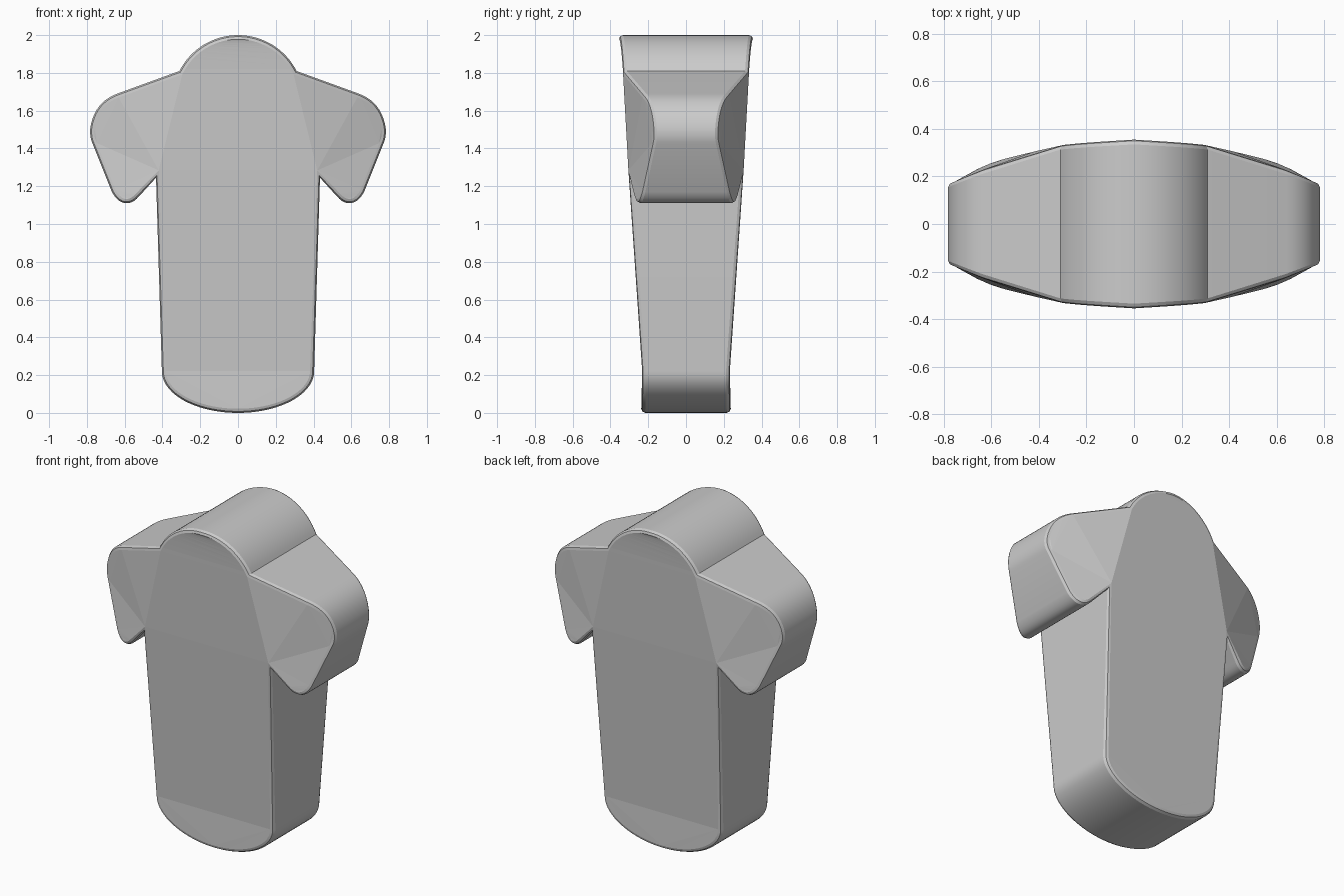
import bpy, bmesh, math
from mathutils import Vector

if "Cube" in bpy.data.objects:
    bpy.data.objects.remove(bpy.data.objects["Cube"])


def arc(cx, cz, rx, rz, a0, a1, d0, d1, steps):
    """Elliptic arc points (x, z, half depth); angles in degrees."""
    pts = []
    for i in range(steps + 1):
        t = i / steps
        a = math.radians(a0 + (a1 - a0) * t)
        pts.append((cx + rx * math.cos(a), cz + rz * math.sin(a), d0 + (d1 - d0) * t))
    return pts


def bend(p, c, q, steps):
    """Rounded corner from p to q, pulled towards c."""
    p, c, q = Vector(p), Vector(c), Vector(q)
    return [tuple(p * (1 - t) ** 2 + c * 2 * t * (1 - t) + q * t * t)
            for t in (i / steps for i in range(steps + 1))]


# Right half of the outline, top centre to bottom centre
half = arc(0, 1.652, 0.348, 0.348, 90, 27, 0.355, 0.333, 16)      # rounded top
neck = len(half) - 1
half += bend((0.64, 1.69, 0.23), (0.76, 1.645, 0.185), (0.782, 1.51, 0.175), 10)
half += bend((0.782, 1.51, 0.175), (0.787, 1.46, 0.17), (0.768, 1.42, 0.18), 5)[1:]
half += bend((0.668, 1.17, 0.235), (0.635, 1.11, 0.25), (0.59, 1.11, 0.26), 6)
half += bend((0.59, 1.11, 0.26), (0.555, 1.11, 0.267), (0.525, 1.145, 0.275), 5)[1:]
half.append((0.434, 1.245, 0.305))
armpit = len(half) - 1
half += arc(0, 0.22, 0.403, 0.22, 0, -90, 0.232, 0.237, 18)       # rounded bottom

count = 2 * len(half) - 2
outline = half + [(-x, z, d) for x, z, d in half[-2:0:-1]]


def inset(i, amount):
    """Point i of the outline moved inwards."""
    p = Vector(outline[i][:2])
    e0 = (p - Vector(outline[i - 1][:2])).normalized()
    e1 = (Vector(outline[(i + 1) % count][:2]) - p).normalized()
    n0, n1 = Vector((e0.y, -e0.x)), Vector((e1.y, -e1.x))
    m = n0 + n1
    return p + m * (2 * amount / max(m.length_squared, 0.8))


bm = bmesh.new()
# Rings from back face over the soft rim and side wall to the front face
steps = [(0.022, 0.0), (0.008, 0.005), (0.0, 0.02)]
rings = []
for side, order in ((1, steps), (-1, steps[::-1])):
    for amount, drop in order:
        ring = []
        for i in range(count):
            p = inset(i, amount)
            ring.append(bm.verts.new((p.x, side * (outline[i][2] - drop), p.y)))
        rings.append(ring)
for r0, r1 in zip(rings, rings[1:]):
    for i in range(count):
        j = (i + 1) % count
        bm.faces.new((r0[i], r0[j], r1[j], r1[i])).smooth = True

# Flat panels: top, lower body and both sleeves, on front and back
caps = []
for ring in (rings[0], rings[-1]):
    mn, ma = count - neck, count - armpit
    for ids in (list(range(0, neck + 1)) + [armpit, ma] + list(range(mn, count)),
                list(range(armpit, ma + 1)),
                list(range(neck, armpit + 1)),
                list(range(ma, mn + 1))):
        caps.append(bm.faces.new([ring[i] for i in ids]))
bmesh.ops.recalc_face_normals(bm, faces=bm.faces)
bmesh.ops.triangulate(bm, faces=caps, ngon_method='BEAUTY')

mesh = bpy.data.meshes.new("shirt_body")
flat = [not f.smooth for f in bm.faces]
bm.to_mesh(mesh)
bm.free()
shirt = bpy.data.objects.new("shirt_body", mesh)
bpy.context.collection.objects.link(shirt)
bpy.context.view_layer.objects.active = shirt
shirt.select_set(True)
bpy.ops.object.shade_smooth_by_angle(angle=math.radians(25))
for poly, is_flat in zip(mesh.polygons, flat):
    if is_flat:
        poly.use_smooth = False
